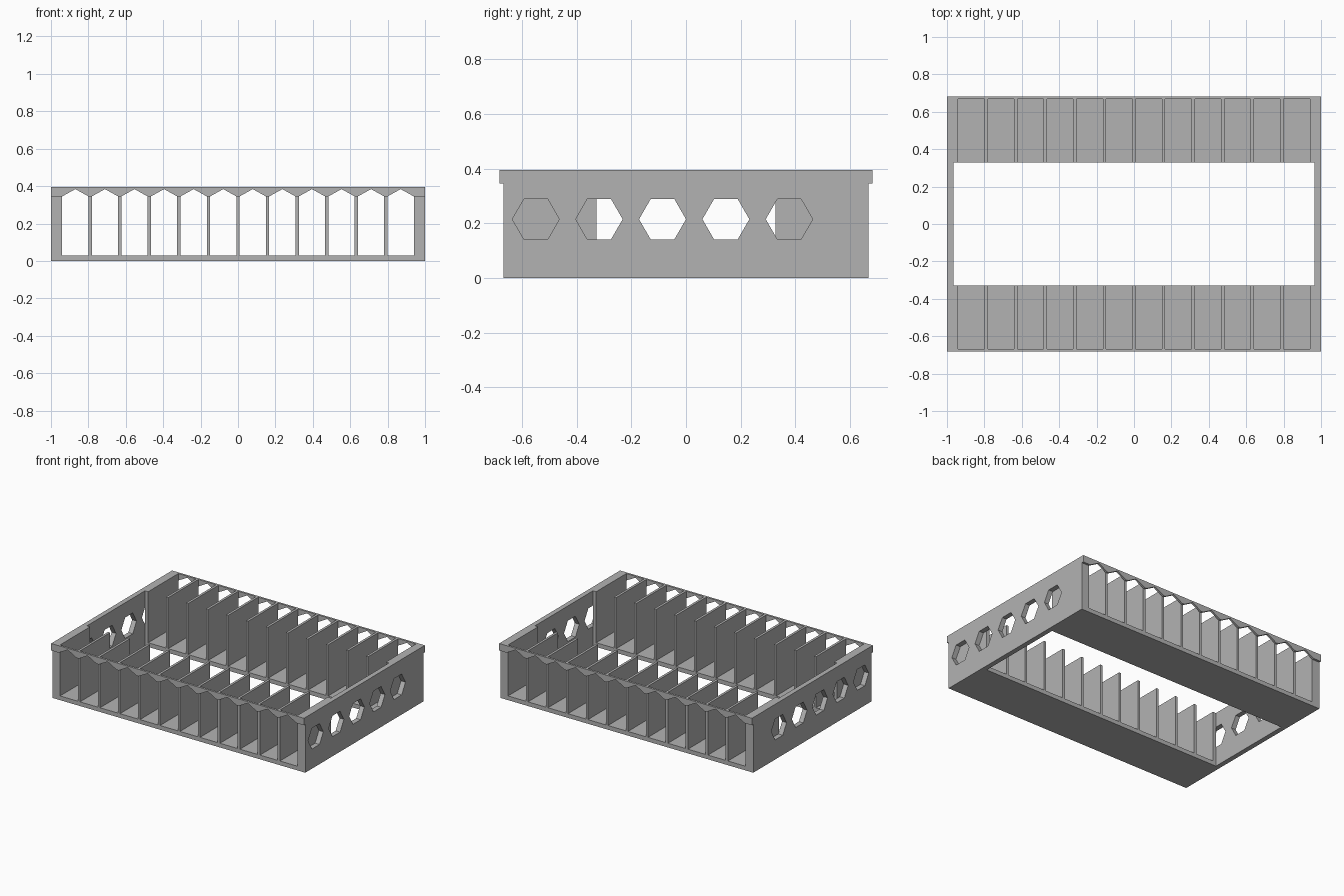
import bpy, bmesh, math
from mathutils import Vector

if "Cube" in bpy.data.objects:
    bpy.data.objects.remove(bpy.data.objects["Cube"])

H, LIP_Z = 0.395, 0.345           # overall height, underside of the lips
BODY_Y, LIP_Y, INNER_Y = 0.668, 0.683, 0.328
FLOOR, WALL, BLOCK_X = 0.03, 0.035, 0.94
SLOTS, THICK = 12, 0.0175
PITCH = (2 * BLOCK_X + THICK) / SLOTS

grey = bpy.data.materials.new("mid grey")
grey.diffuse_color = (0.45, 0.45, 0.45, 1)
grey.use_nodes = True
grey.node_tree.nodes["Principled BSDF"].inputs["Base Color"].default_value = grey.diffuse_color


def prism(name, points, offset):
    """Extrude a closed outline of 3D points along an offset."""
    bm = bmesh.new()
    face = bm.faces.new([bm.verts.new(p) for p in points])
    new = bmesh.ops.extrude_face_region(bm, geom=[face])["geom"]
    # the starting face is kept as the closing cap
    bmesh.ops.translate(bm, vec=Vector(offset),
                        verts=[v for v in new if isinstance(v, bmesh.types.BMVert)])
    bmesh.ops.recalc_face_normals(bm, faces=bm.faces)
    me = bpy.data.meshes.new(name)
    bm.to_mesh(me)
    bm.free()
    me.materials.append(grey)
    ob = bpy.data.objects.new(name, me)
    bpy.context.collection.objects.link(ob)
    return ob


def box(name, x0, x1, y0, y1, z0, z1):
    pts = [(x0, y0, z0), (x1, y0, z0), (x1, y1, z0), (x0, y1, z0)]
    return prism(name, pts, (0, 0, z1 - z0))


# Side walls, each pierced by a row of hexagonal holes
for side, label in ((-1, "left"), (1, "right")):
    xa, xb = sorted((side, side * (1 - WALL)))
    wall = box(label + "_wall", xa, xb, -BODY_Y, BODY_Y, 0, H)
    for i in range(5):
        cy = -0.55 + 0.232 * i
        hexagon = [(xa - 0.05, cy + 0.086 * math.cos(k * math.pi / 3),
                    0.215 + 0.086 * math.sin(k * math.pi / 3)) for k in range(6)]
        cutter = prism("hole_cutter", hexagon, (WALL + 0.1, 0, 0))
        mod = wall.modifiers.new("hole", 'BOOLEAN')
        mod.operation, mod.solver, mod.object = 'DIFFERENCE', 'EXACT', cutter
        bpy.context.view_layer.objects.active = wall
        bpy.ops.object.modifier_apply(modifier=mod.name)
        bpy.data.objects.remove(cutter)

# Front and back racks
for side, label in ((-1, "front"), (1, "back")):
    ya, yb = sorted((side * INNER_Y, side * BODY_Y))
    box(label + "_floor", -1 + WALL, 1 - WALL, ya, yb, 0, FLOOR)

    # Thickened wall ends
    for sx, end in ((-1, "left"), (1, "right")):
        xa, xb = sorted((sx * BLOCK_X, sx * (1 - WALL)))
        box(f"{label}_{end}_end_block", xa, xb, ya, yb, FLOOR, H)

    # Upright dividers
    for i in range(1, SLOTS):
        x = -BLOCK_X - THICK / 2 + PITCH * i
        box(f"{label}_divider_{i}", x - THICK / 2, x + THICK / 2, ya, yb, FLOOR, H)

    # Overhanging top lip with a peaked notch above every slot
    outline = [(-1, H), (-1, LIP_Z)]
    for i in range(SLOTS):
        x = -BLOCK_X + PITCH * i
        w = PITCH - THICK
        outline += [(x, LIP_Z), (x + w / 2, 0.384), (x + w, LIP_Z)]
    outline += [(1, LIP_Z), (1, H)]
    prism(label + "_lip", [(x, side * BODY_Y, z) for x, z in outline],
          (0, side * (LIP_Y - BODY_Y), 0))
